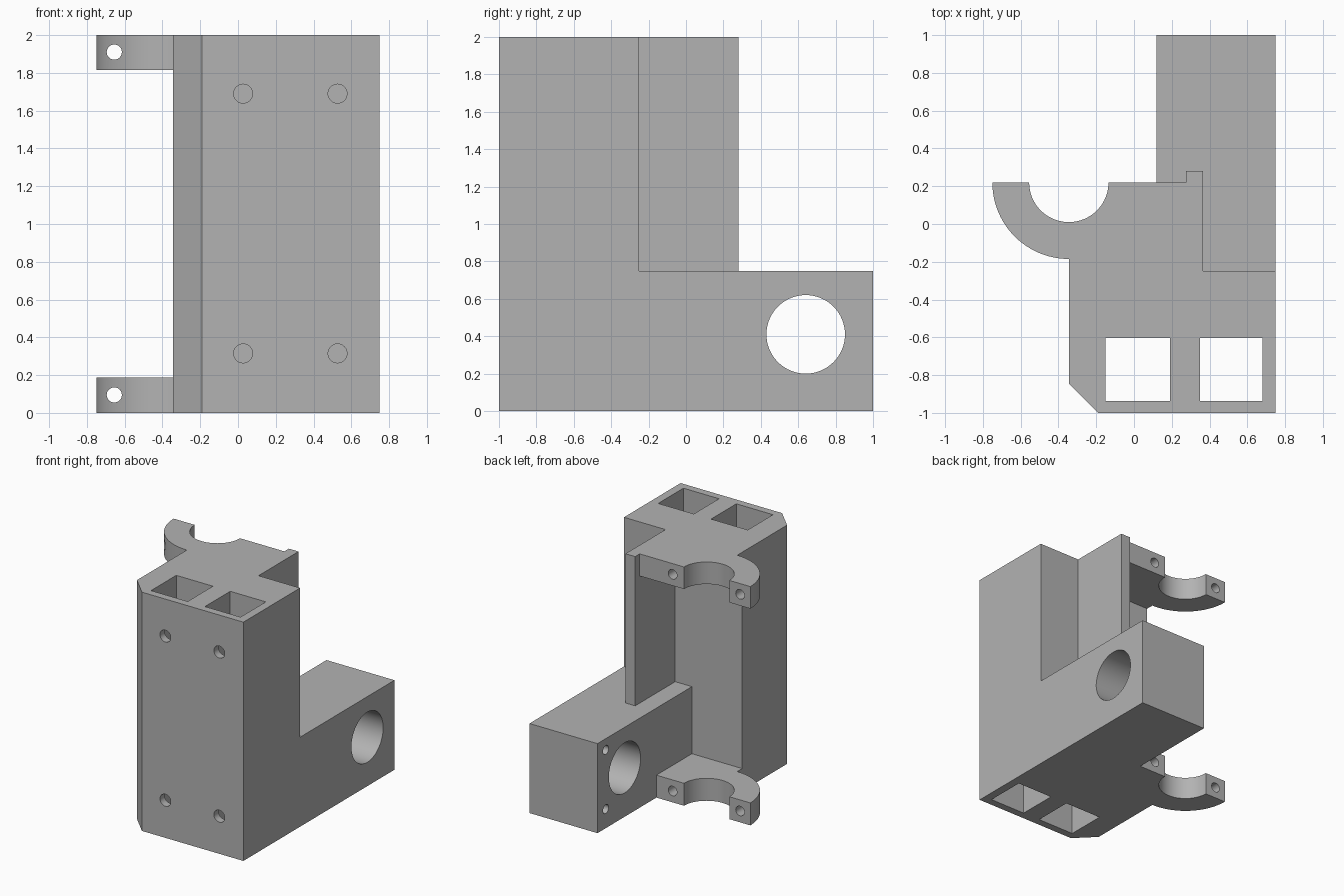
import bpy, bmesh, math
from math import cos, sin, pi

cube = bpy.data.objects.get("Cube")
if cube:
    bpy.data.objects.remove(cube, do_unlink=True)

grey = bpy.data.materials.new("plain grey")
grey.use_nodes = True
grey.diffuse_color = (0.45, 0.45, 0.45, 1)
grey.node_tree.nodes["Principled BSDF"].inputs["Base Color"].default_value = grey.diffuse_color


def prism(name, outline, z0, z1):
    """Upright solid with the given plan outline."""
    bm = bmesh.new()
    face = bm.faces.new([bm.verts.new((x, y, z0)) for x, y in outline])
    ext = bmesh.ops.extrude_face_region(bm, geom=[face])
    for v in ext["geom"]:
        if isinstance(v, bmesh.types.BMVert):
            v.co.z = z1
    bmesh.ops.recalc_face_normals(bm, faces=bm.faces[:])
    mesh = bpy.data.meshes.new(name)
    bm.to_mesh(mesh)
    bm.free()
    mesh.materials.append(grey)
    obj = bpy.data.objects.new(name, mesh)
    bpy.context.collection.objects.link(obj)
    return obj


def box(name, x0, x1, y0, y1, z0, z1):
    return prism(name, [(x0, y0), (x1, y0), (x1, y1), (x0, y1)], z0, z1)


def drill(name, axis, centre, radius, length):
    """Round cutter along x or y."""
    rot = (0, pi / 2, 0) if axis == "x" else (pi / 2, 0, 0)
    bpy.ops.mesh.primitive_cylinder_add(vertices=64, radius=radius, depth=length,
                                        location=centre, rotation=rot)
    obj = bpy.context.object
    obj.name = name
    obj.data.materials.append(grey)
    return obj


def combine(target, tool, operation):
    """Apply a boolean and discard the tool."""
    bpy.context.view_layer.objects.active = target
    mod = target.modifiers.new(operation.lower(), "BOOLEAN")
    mod.operation, mod.solver, mod.object = operation, "EXACT", tool
    bpy.ops.object.modifier_apply(modifier=mod.name)
    bpy.data.objects.remove(tool, do_unlink=True)


def arc(cx, cy, r, a0, a1, n):
    angles = [math.radians(a0 + (a1 - a0) * i / n) for i in range(n + 1)]
    return [(cx + r * cos(a), cy + r * sin(a)) for a in angles]


LEFT, BACK, RING_Y = -0.345, -0.25, 0.22

# Column with one chamfered corner
bracket = prism("bracket_body", [(-0.19, -1), (0.75, -1), (0.75, BACK),
                                 (LEFT, BACK), (LEFT, -0.845)], 0, 2)

# Rear arm and the thin rib standing on it
combine(bracket, box("rear_arm", 0.12, 0.75, -0.45, 1, 0, 0.75), "UNION")
combine(bracket, box("rib", 0.275, 0.365, -0.45, 0.28, 0.6, 2), "UNION")

# Half-ring clamps at the bottom and top
clamp = (arc(LEFT, RING_Y, 0.405, 180, 270, 24)
         + [(LEFT, -0.45), (0.32, -0.45), (0.32, RING_Y)]
         + arc(LEFT, RING_Y, 0.21, 360, 180, 40))
for z0, z1 in ((0, 0.188), (1.815, 2)):
    combine(bracket, prism("clamp", clamp, z0, z1), "UNION")

# Square shafts through the column
for x0, x1 in ((-0.15, 0.19), (0.35, 0.68)):
    combine(bracket, box("shaft", x0, x1, -0.937, -0.603, -0.1, 2.1), "DIFFERENCE")

# Screw holes from the front face into the shafts
for x in (0.027, 0.527):
    for z in (0.315, 1.69):
        combine(bracket, drill("front_hole", "y", (x, -0.98, z), 0.05, 0.2), "DIFFERENCE")

# Large bore across the arm and two blind holes beside it
combine(bracket, drill("bore", "x", (0.45, 0.64, 0.41), 0.21, 1), "DIFFERENCE")
for z in (0.16, 0.655):
    combine(bracket, drill("arm_hole", "x", (0.12, 0.89, z), 0.037, 0.5), "DIFFERENCE")

# Clamp screw holes: through the outer lug, blind on the inner side
for z in (0.095, 1.91):
    combine(bracket, drill("lug_hole", "y", (-0.655, 0.1, z), 0.04, 0.8), "DIFFERENCE")
    combine(bracket, drill("flange_hole", "y", (-0.03, RING_Y, z), 0.04, 0.5), "DIFFERENCE")

bpy.ops.object.select_all(action="DESELECT")
bracket.select_set(True)
bpy.context.view_layer.objects.active = bracket
bpy.ops.object.shade_smooth_by_angle(angle=math.radians(30))
